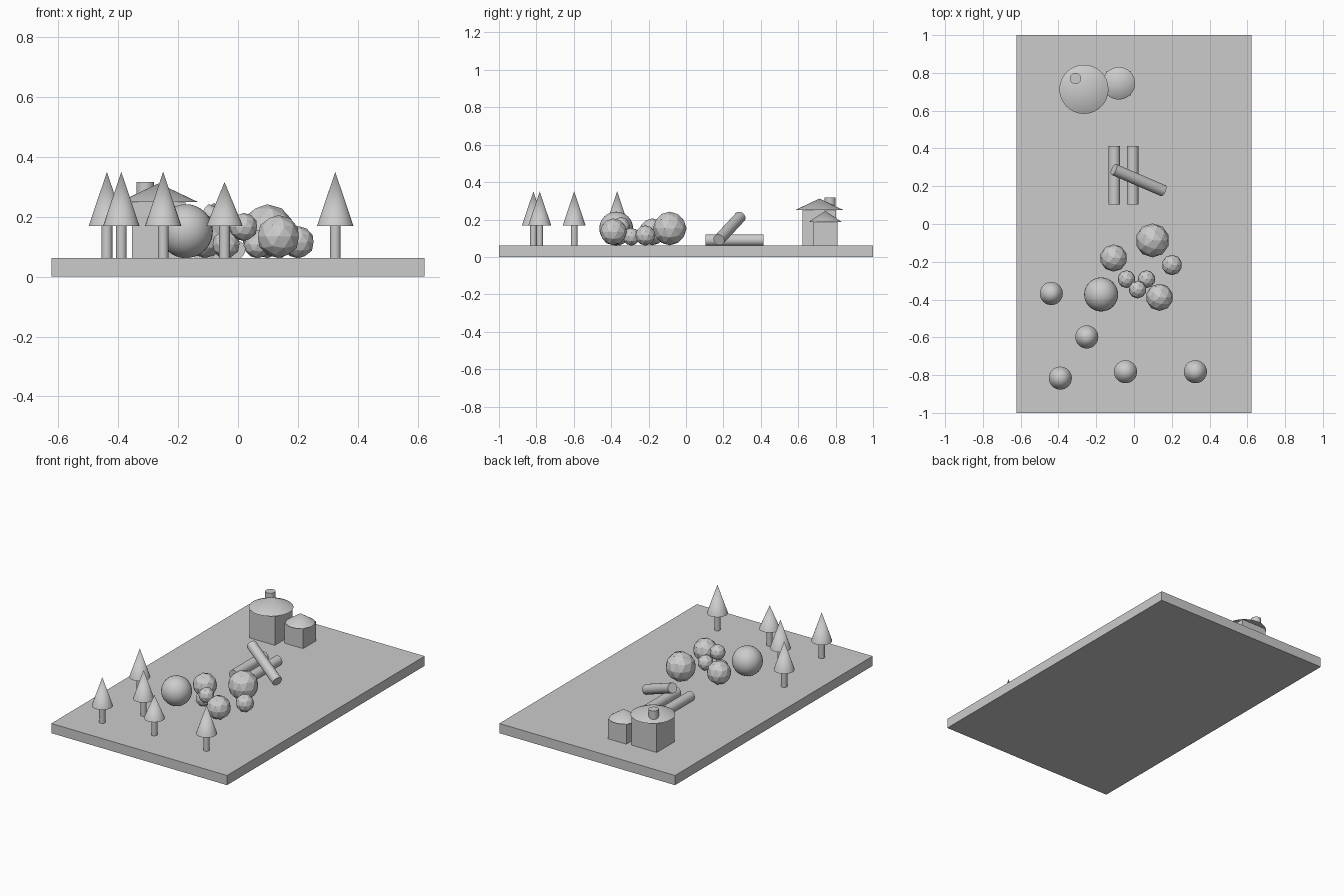
import bpy, math
from mathutils import Vector

if "Cube" in bpy.data.objects:
    bpy.data.objects.remove(bpy.data.objects["Cube"])

grey = bpy.data.materials.new("plain grey")
grey.diffuse_color = (0.6, 0.6, 0.6, 1)
grey.use_nodes = True
grey.node_tree.nodes["Principled BSDF"].inputs["Base Color"].default_value = grey.diffuse_color


def finish(name, smooth=False):
    ob = bpy.context.object
    ob.name = name
    ob.data.materials.append(grey)
    if smooth:
        bpy.ops.object.shade_smooth_by_angle(angle=math.radians(35))
    return ob


def box(name, x, y, z0, z1, sx, sy):
    bpy.ops.mesh.primitive_cube_add(size=1, location=(x, y, (z0 + z1) / 2))
    ob = finish(name)
    for v in ob.data.vertices:
        v.co = (v.co.x * sx, v.co.y * sy, v.co.z * (z1 - z0))


def cylinder(name, a, b, r):
    a, b = Vector(a), Vector(b)
    bpy.ops.mesh.primitive_cylinder_add(
        vertices=32, radius=r, depth=(b - a).length, location=(a + b) / 2,
        rotation=(b - a).to_track_quat('Z', 'Y').to_euler())
    finish(name, True)


def cone(name, x, y, z0, z1, r):
    bpy.ops.mesh.primitive_cone_add(
        vertices=32, radius1=r, radius2=0, depth=z1 - z0,
        location=(x, y, (z0 + z1) / 2))
    finish(name, True)


G = 0.062  # ground level

# ground slab
box("ground_slab", 0, 0, 0, G, 1.245, 2.0)

# large hut with chimney
box("hut_walls", -0.265, 0.713, G, 0.25, 0.18, 0.18)
cone("hut_roof", -0.265, 0.713, 0.25, 0.312, 0.13)
cylinder("hut_chimney", (-0.31, 0.77, 0.25), (-0.31, 0.77, 0.317), 0.03)

# small hut
box("small_hut_walls", -0.08, 0.745, G, 0.188, 0.13, 0.13)
cone("small_hut_roof", -0.08, 0.745, 0.188, 0.246, 0.086)

# log pile: two lying, one leaning
for i, x in enumerate((-0.104, -0.007)):
    cylinder(f"log_{i + 1}", (x, 0.103, 0.09), (x, 0.414, 0.09), 0.031)
cylinder("leaning_log", (0.155, 0.176, 0.091), (-0.107, 0.289, 0.213), 0.031)

# faceted boulders
rocks = [(0.098, -0.087, 0.152, 0.09), (-0.108, -0.18, 0.134, 0.072),
         (0.201, -0.217, 0.115, 0.054), (-0.04, -0.292, 0.108, 0.047),
         (0.066, -0.292, 0.108, 0.047), (0.019, -0.347, 0.166, 0.047),
         (0.135, -0.388, 0.134, 0.072)]
for i, (x, y, z, r) in enumerate(rocks):
    bpy.ops.mesh.primitive_ico_sphere_add(subdivisions=2, radius=r, location=(x, y, z))
    finish(f"boulder_{i + 1}")

# smooth round boulder
bpy.ops.mesh.primitive_uv_sphere_add(segments=32, ring_count=16, radius=0.09,
                                     location=(-0.174, -0.373, 0.152))
finish("round_boulder", True)

# trees
trees = [(-0.438, -0.368, 0.35), (-0.25, -0.598, 0.35), (-0.39, -0.816, 0.35),
         (-0.045, -0.782, 0.316), (0.325, -0.782, 0.35)]
for i, (x, y, top) in enumerate(trees):
    cylinder(f"tree_trunk_{i + 1}", (x, y, G), (x, y, 0.18), 0.018)
    cone(f"tree_crown_{i + 1}", x, y, 0.169, top, 0.061)
